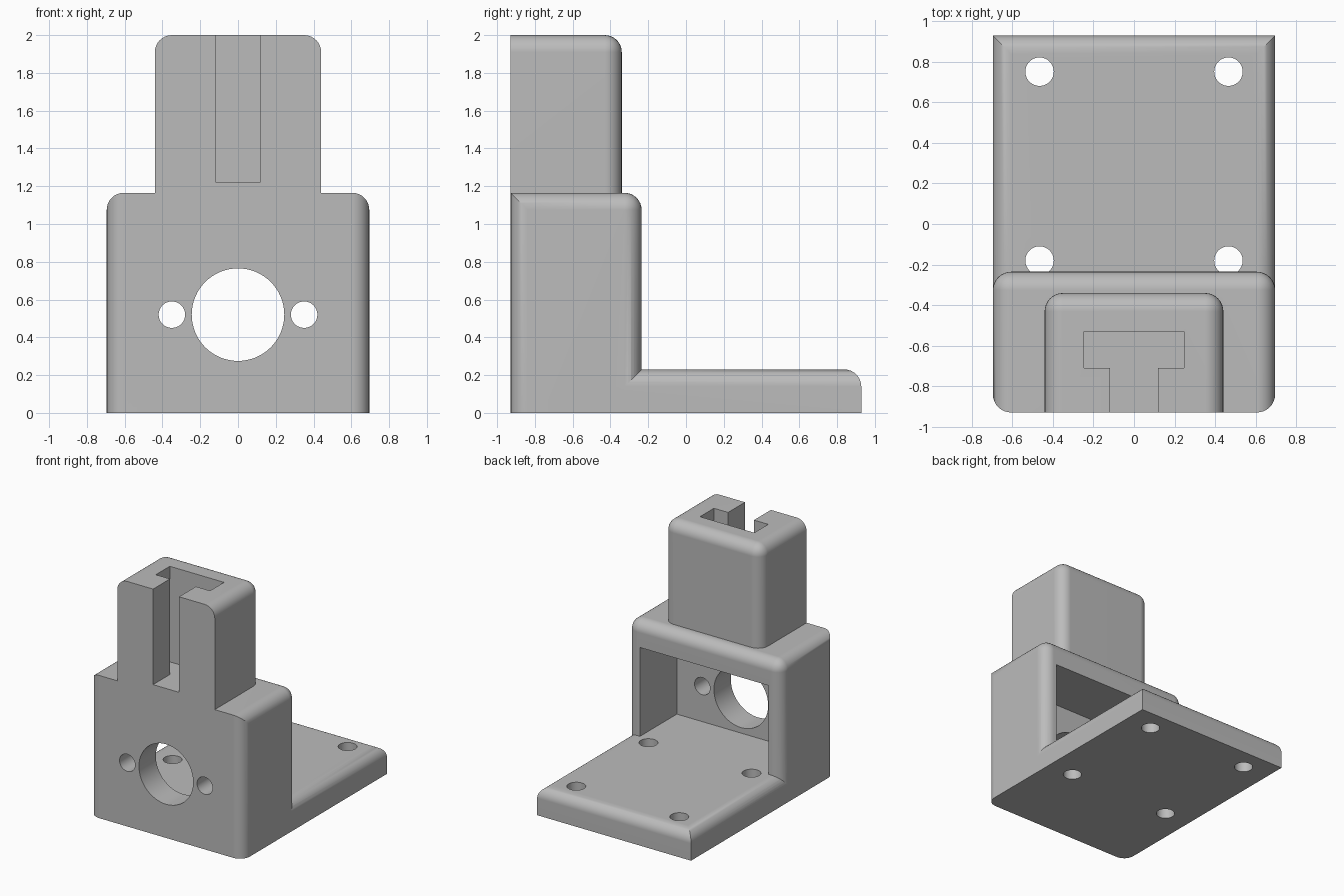
import bpy
import bmesh
from math import pi
from mathutils import Matrix, Vector

cube = bpy.data.objects.get("Cube")
if cube:
    bpy.data.objects.remove(cube, do_unlink=True)

RADIUS = 0.09
BACK = 0.928
HALF_WIDTH = 0.695
BASE_TOP = 0.23
BLOCK_TOP = 1.165

# Edge directions measured from a box centre; x is mirrored
SIDE_TOP, BACK_TOP = (1, 0, 1), (0, 1, 1)
BACK_UPRIGHT, FRONT_UPRIGHT = (1, 1, 0), (1, -1, 0)


def make_object(name, bm):
    bmesh.ops.recalc_face_normals(bm, faces=bm.faces)
    mesh = bpy.data.meshes.new(name)
    bm.to_mesh(mesh)
    bm.free()
    obj = bpy.data.objects.new(name, mesh)
    bpy.context.collection.objects.link(obj)
    return obj


def box(name, half_x, y_range, z_range, rounded=()):
    """Box centred on x, with chosen edges rounded."""
    centre = Vector((0, sum(y_range) / 2, sum(z_range) / 2))
    size = Vector((2 * half_x, y_range[1] - y_range[0], z_range[1] - z_range[0]))
    bm = bmesh.new()
    bmesh.ops.create_cube(bm, size=2)
    edges = []
    for edge in bm.edges:
        mid = (edge.verts[0].co + edge.verts[1].co) / 2
        if (abs(round(mid.x)), round(mid.y), round(mid.z)) in rounded:
            edges.append(edge)
    bmesh.ops.scale(bm, vec=size / 2, verts=bm.verts)
    bmesh.ops.translate(bm, vec=centre, verts=bm.verts)
    if edges:
        bmesh.ops.bevel(bm, geom=edges, offset=RADIUS, offset_type='OFFSET',
                        segments=8, profile=0.5, affect='EDGES')
    return make_object(name, bm)


def drill(name, radius, location, depth, along_y=False):
    bm = bmesh.new()
    turn = Matrix.Rotation(pi / 2, 4, 'X') if along_y else Matrix()
    bmesh.ops.create_cone(bm, cap_ends=True, segments=64, radius1=radius,
                          radius2=radius, depth=depth,
                          matrix=Matrix.Translation(location) @ turn)
    return make_object(name, bm)


def combine(target, tool, operation):
    mod = target.modifiers.new(operation.lower(), 'BOOLEAN')
    mod.operation = operation
    mod.solver = 'EXACT'
    mod.object = tool
    bpy.context.view_layer.objects.active = target
    bpy.ops.object.modifier_apply(modifier=mod.name)
    bpy.data.objects.remove(tool, do_unlink=True)


# Housing block, hollowed from the back
bracket = box("mounting_bracket", HALF_WIDTH, (-BACK, -0.235), (0, BLOCK_TOP),
              (SIDE_TOP, BACK_TOP, BACK_UPRIGHT, FRONT_UPRIGHT))
combine(bracket, box("pocket", 0.58, (-0.71, 0), (BASE_TOP, 0.955)), 'DIFFERENCE')

# Base plate and upper tower
combine(bracket, box("base_plate", HALF_WIDTH, (-0.6, BACK), (0, BASE_TOP),
                     (SIDE_TOP, BACK_TOP)), 'UNION')
combine(bracket, box("tower", 0.44, (-BACK, -0.34), (1.05, 2),
                     (SIDE_TOP, BACK_TOP, BACK_UPRIGHT)), 'UNION')

# T-shaped slot in the tower
combine(bracket, box("slot_wide", 0.245, (-0.71, -0.53), (1.22, 2.2)), 'DIFFERENCE')
combine(bracket, box("slot_narrow", 0.117, (-1.1, -0.65), (1.22, 2.2)), 'DIFFERENCE')

# Large front bore with a screw hole on each side
combine(bracket, drill("bore", 0.245, (0, -0.85, 0.52), 0.5, True), 'DIFFERENCE')
for side in (-1, 1):
    combine(bracket, drill("front_hole", 0.07, (side * 0.35, -0.85, 0.52), 0.5, True),
            'DIFFERENCE')
    # Base plate screw holes
    for y in (-0.18, 0.75):
        combine(bracket, drill("base_hole", 0.07, (side * 0.465, y, 0.1), 0.5),
                'DIFFERENCE')

# Single grey finish
grey = bpy.data.materials.new("plain_grey")
grey.use_nodes = True
colour = (0.5, 0.5, 0.5, 1)
grey.diffuse_color = colour
grey.node_tree.nodes["Principled BSDF"].inputs["Base Color"].default_value = colour
bracket.data.materials.clear()
bracket.data.materials.append(grey)

# Smooth rounds with crisp edges and flat faces
bpy.ops.object.select_all(action='DESELECT')
bracket.select_set(True)
bpy.context.view_layer.objects.active = bracket
bpy.ops.object.shade_smooth_by_angle(angle=pi / 6)
weighted = bracket.modifiers.new("flat_face_normals", 'WEIGHTED_NORMAL')
weighted.keep_sharp = True
